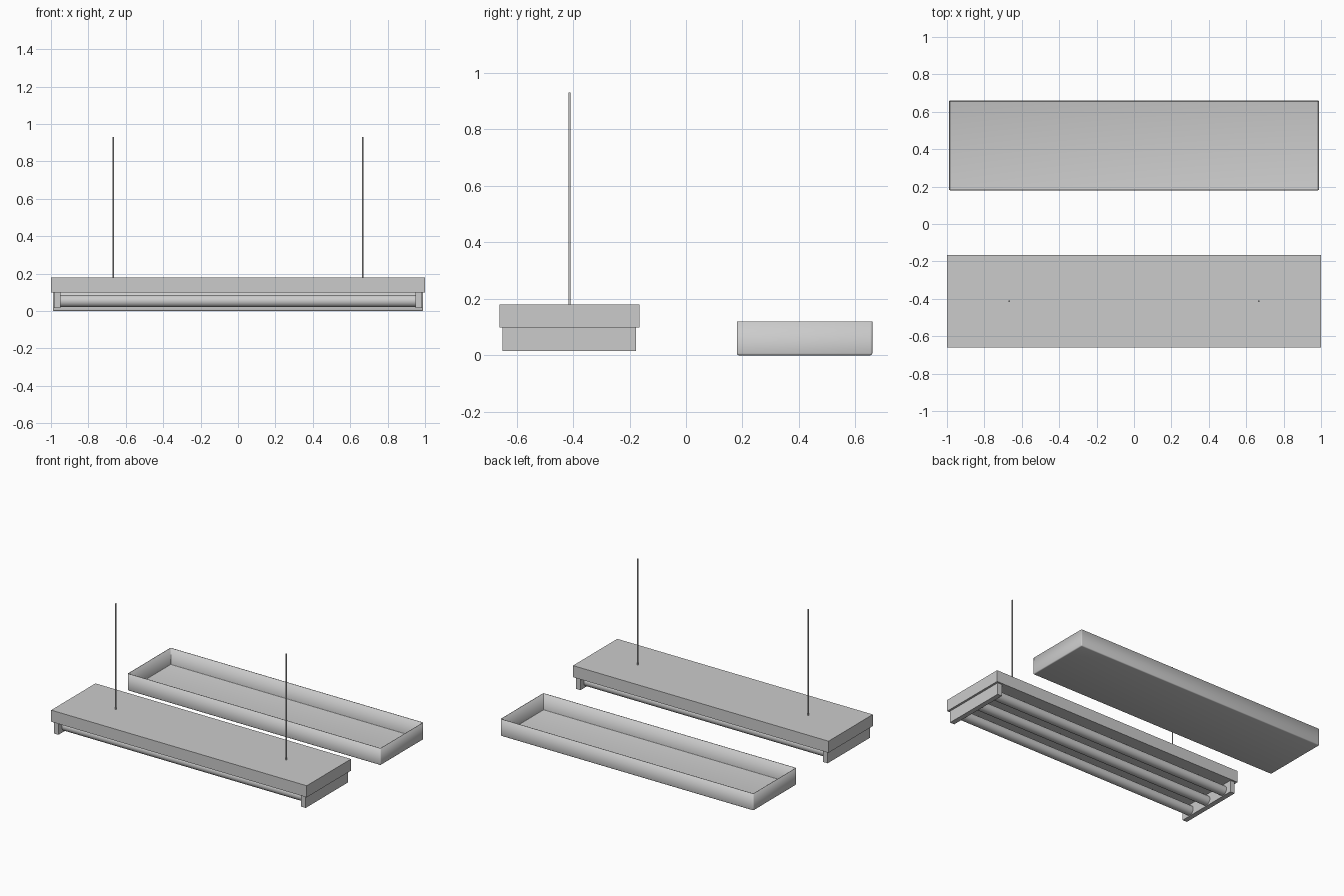
import bpy, bmesh, math

if "Cube" in bpy.data.objects:
    bpy.data.objects.remove(bpy.data.objects["Cube"])

def box(name, x0, x1, y0, y1, z0, z1):
    bm = bmesh.new()
    bmesh.ops.create_cube(bm, size=1)
    for v in bm.verts:
        v.co = ((x0 + x1) / 2 + v.co.x * (x1 - x0),
                (y0 + y1) / 2 + v.co.y * (y1 - y0),
                (z0 + z1) / 2 + v.co.z * (z1 - z0))
    me = bpy.data.meshes.new(name)
    bm.to_mesh(me)
    bm.free()
    ob = bpy.data.objects.new(name, me)
    bpy.context.collection.objects.link(ob)
    return ob

def cylinder(name, r, length, loc, rot=(0, 0, 0), sides=24):
    bpy.ops.mesh.primitive_cylinder_add(vertices=sides, radius=r, depth=length,
                                        location=loc, rotation=rot)
    ob = bpy.context.object
    ob.name = name
    bpy.ops.object.shade_smooth_by_angle(angle=math.radians(35))
    return ob

MID_Y = -0.413

# lamp housing
box("lamp_housing", -1, 1, -0.66, -0.165, 0.098, 0.18)

# end brackets and hanging rods, one per side
for side, s in (("left", -1), ("right", 1)):
    x0, x1 = sorted((s * 0.985, s * 0.95))
    box(side + "_end_bracket", x0, x1, -0.65, -0.177, 0.015, 0.099)
    cylinder(side + "_hanging_rod", 0.004, 0.752, (s * 0.667, MID_Y, 0.554), sides=12)

# three lamp tubes between the brackets
for i in (-1, 0, 1):
    cylinder(f"lamp_tube_{i + 2}", 0.033, 1.91, (0, MID_Y + i * 0.165, 0.053),
             (0, math.pi / 2, 0), 32)

# open tray: box without lid, rounded edges, thin walls
tray = box("tray", -0.99, 0.99, 0.18, 0.66, 0, 0.12)
bm = bmesh.new()
bm.from_mesh(tray.data)
bm.normal_update()
bmesh.ops.delete(bm, geom=[f for f in bm.faces if f.normal.z > 0.9], context='FACES_ONLY')
edges = [e for e in bm.edges if len(e.link_faces) == 2]
bmesh.ops.bevel(bm, geom=edges, offset=0.007, segments=3, profile=0.5, affect='EDGES')
bmesh.ops.recalc_face_normals(bm, faces=bm.faces)
if sum(f.normal.z * f.calc_area() for f in bm.faces) > 0:
    bmesh.ops.reverse_faces(bm, faces=bm.faces)
bm.to_mesh(tray.data)
bm.free()
wall = tray.modifiers.new("walls", 'SOLIDIFY')
wall.thickness = 0.004
wall.offset = -1
bpy.ops.object.select_all(action='DESELECT')
tray.select_set(True)
bpy.context.view_layer.objects.active = tray
bpy.ops.object.shade_smooth_by_angle(angle=math.radians(35))
